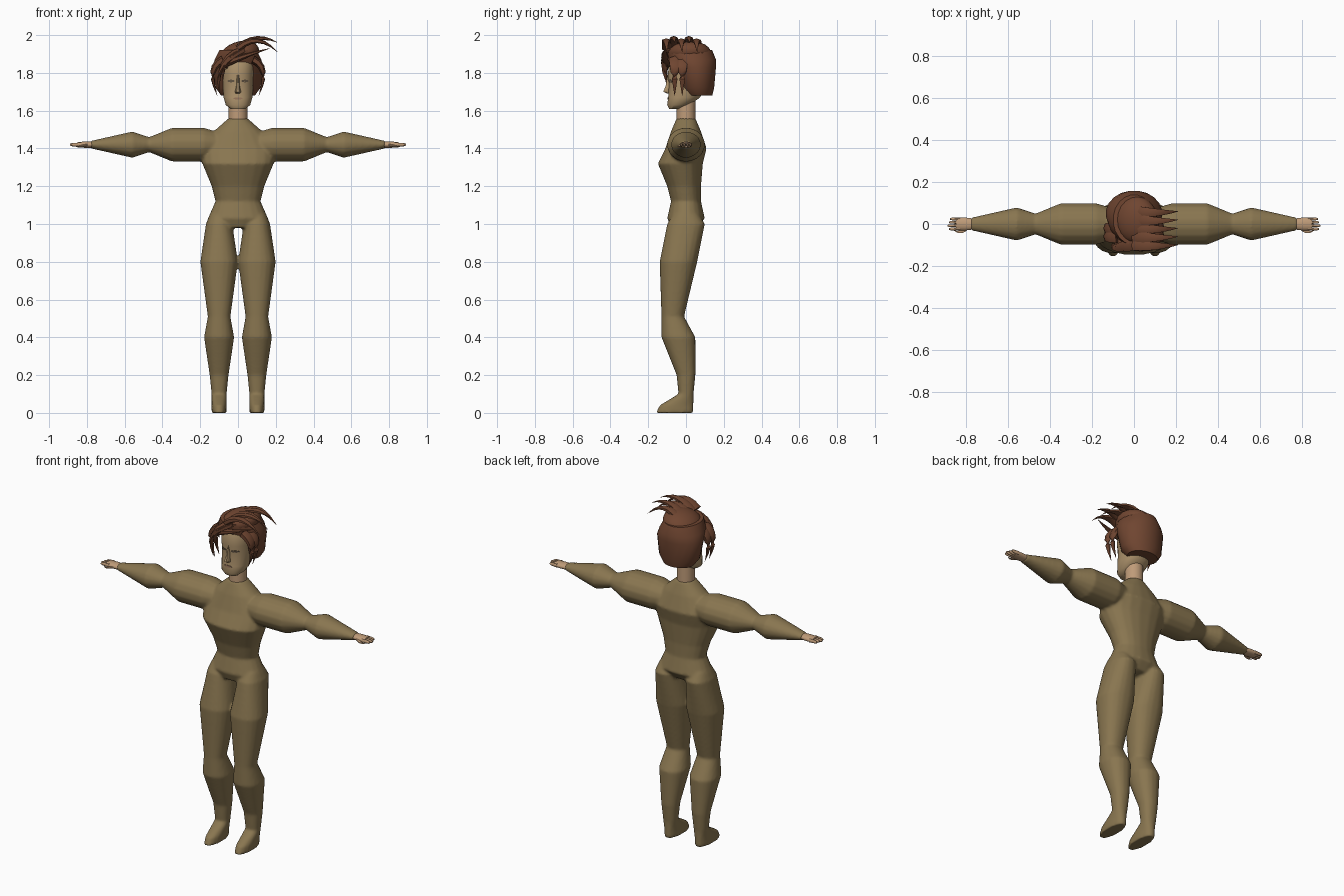
import bpy, bmesh, math
from mathutils import Vector
from mathutils.bvhtree import BVHTree

default = bpy.data.objects.get("Cube")
if default:
    bpy.data.objects.remove(default, do_unlink=True)


def material(name, red, green, blue):
    mat = bpy.data.materials.new(name)
    mat.use_nodes = True
    mat.diffuse_color = (red, green, blue, 1)
    shader = mat.node_tree.nodes["Principled BSDF"]
    shader.inputs["Base Color"].default_value = mat.diffuse_color
    return mat


suit_color = material("olive suit", .25, .18, .08)
skin_color = material("warm skin", .52, .33, .19)
face_color = material("face skin", .42, .29, .15)
hair_color = material("brown hair", .16, .06, .03)
eye_color = material("eye shade", .15, .11, .07)
lip_color = material("lip", .29, .17, .1)


def circle(count):
    """Cosine and sine pairs around a circle."""
    for index in range(count):
        angle = math.tau * (index + .5) / count
        yield math.cos(angle), math.sin(angle)


def bridge(bm, loops):
    """Skin a list of equal vertex rings and cap both ends."""
    count = len(loops[0])
    for lower, upper in zip(loops, loops[1:]):
        for here in range(count):
            after = (here + 1) % count
            bm.faces.new((lower[here], lower[after], upper[after], upper[here]))
    bm.faces.new(loops[0])
    bm.faces.new(loops[-1])


def squared(value, power):
    return math.copysign(abs(value) ** power, value)


def loft_up(bm, rings, center_x=0, sides=20, power=.9):
    """Rings of (height, half width, depth centre, half depth)."""
    bridge(bm, [[bm.verts.new((center_x + width * squared(c, power),
                               middle + depth * squared(s, power), height))
                 for c, s in circle(sides)]
                for height, width, middle, depth in rings])


def loft_out(bm, rings, side, center_y=0, level=1.42, sides=16):
    """Sideways rings of (reach, half depth, half height)."""
    bridge(bm, [[bm.verts.new((side * reach, center_y + depth * c, level + height * s))
                 for c, s in circle(sides)]
                for reach, depth, height in rings])


def lock(bm, root, bend, tip, width, steps=6):
    """A flattened tapering strand along a bent path."""
    root, bend, tip = Vector(root), Vector(bend), Vector(tip)
    loops = []
    for step in range(steps + 1):
        t = step / steps
        start, end = root.lerp(bend, t), bend.lerp(tip, t)
        turn = (end - start).to_track_quat("Z", "Y")
        radius = width * (1 - t ** 1.6) + .001
        loops.append([bm.verts.new(start.lerp(end, t) + turn @ Vector((radius * c, radius * s * .6, 0)))
                      for c, s in circle(steps)])
    bridge(bm, loops)


def finish(name, bm, mat):
    bmesh.ops.recalc_face_normals(bm, faces=bm.faces)
    mesh = bpy.data.meshes.new(name)
    bm.to_mesh(mesh)
    bm.free()
    obj = bpy.data.objects.new(name, mesh)
    bpy.context.collection.objects.link(obj)
    mesh.materials.append(mat)
    bpy.ops.object.select_all(action="DESELECT")
    obj.select_set(True)
    bpy.context.view_layer.objects.active = obj
    bpy.ops.object.shade_smooth_by_angle(angle=math.radians(50))
    return obj


sides_of_body = ((1, "left"), (-1, "right"))

# Bodysuit: torso, arms and legs fused into one skin
torso = [(.98, .12, -.01, .07), (1.03, .16, 0, .1), (1.12, .12, 0, .08),
         (1.2, .14, -.01, .09), (1.32, .19, -.03, .12), (1.4, .2, 0, .11),
         (1.49, .13, 0, .08), (1.56, .05, 0, .05)]
leg = [(1.05, .05, 0, .07), (1, .07, 0, .1), (.8, .1, -.04, .1),
       (.51, .06, -.07, .06), (.4, .08, -.04, .09), (.2, .05, 0, .05),
       (.1, .04, 0, .04), (.04, .04, -.05, .09), (0, .04, -.06, .1)]
arm = [(.08, .06), (.18, .09), (.35, .09), (.47, .04), (.56, .07), (.78, .02)]
bm = bmesh.new()
loft_up(bm, torso)
for side, label in sides_of_body:
    loft_up(bm, leg, center_x=side * .1)
    loft_out(bm, [(reach, radius + .01, radius) for reach, radius in arm], side)
suit = finish("bodysuit", bm, suit_color)
fuse = suit.modifiers.new("fuse", "REMESH")
fuse.mode = "VOXEL"
fuse.voxel_size = .008
fuse.use_smooth_shade = True
relax = suit.modifiers.new("relax", "SMOOTH")
relax.iterations = 5

# Hands with four fingers and a thumb
for side, label in sides_of_body:
    bm = bmesh.new()
    loft_out(bm, [(.77, .027, .017), (.81, .032, .017), (.85, .03, .014)], side)
    for finger in range(4):
        reach = .89 - .006 * abs(finger - 1)
        loft_out(bm, [(.83, .008, .012), (reach - .01, .007, .009), (reach, .004, .005)],
                 side, center_y=.016 * (finger - 1.5), sides=8)
    lock(bm, (side * .8, -.02, 1.42), (side * .83, -.05, 1.41), (side * .86, -.03, 1.41), .01)
    finish(label + "_hand", bm, skin_color)

# Neck
bm = bmesh.new()
loft_up(bm, [(1.54, .05, 0, .05), (1.66, .05, 0, .05)], power=1)
finish("neck", bm, skin_color)

# Head with nose
bm = bmesh.new()
loft_up(bm, [(1.61, .04, -.06, .03), (1.63, .065, -.04, .06), (1.67, .077, -.01, .085),
             (1.75, .082, .01, .1), (1.79, .085, .01, .107), (1.85, .088, .01, .1),
             (1.93, .06, .01, .07)], sides=24)
surface = BVHTree.FromBMesh(bm)
loft_up(bm, [(1.69, .013, -.08, .02), (1.7, .017, -.08, .043), (1.73, .01, -.08, .03),
             (1.79, .008, -.08, .018)], sides=8)
finish("head", bm, face_color)


def face_plate(name, x, z, half_width, half_height, mat):
    """Thin almond plate lying on the face."""
    bm = bmesh.new()
    rings = []
    for lift in (-.004, .003):
        ring = []
        for c, s in circle(12):
            start = Vector((x + half_width * c, -1, z + half_height * s))
            spot = surface.ray_cast(start, Vector((0, 1, 0)))[0]
            ring.append(bm.verts.new((spot.x, spot.y - lift, spot.z)))
        rings.append(ring)
    bridge(bm, rings)
    finish(name, bm, mat)


# Eyes and mouth
for side, label in sides_of_body:
    face_plate(label + "_eye", side * .037, 1.757, .02, .007, eye_color)
face_plate("mouth", 0, 1.665, .025, .006, lip_color)

# Hair mass: the face stays clear below the fringe
bm = bmesh.new()
loft_up(bm, [(1.68, .09, .07, .07), (1.72, .12, .06, .09), (1.83, .135, .05, .11),
             (1.87, .125, .03, .13), (1.92, .1, .02, .12)], power=1)
finish("hair_mass", bm, hair_color)

# Crown, leaning to the left above the hair mass
bm = bmesh.new()
bmesh.ops.create_uvsphere(bm, u_segments=20, v_segments=12, radius=.1)
for vert in bm.verts:
    vert.co.z = vert.co.z * .7 + 1.9
    vert.co.x += (vert.co.z - 1.88) * .4
    vert.co.y = vert.co.y * 1.15 + .02
finish("hair_crown", bm, hair_color)

# Swept strands: crown tufts, side locks and fringe
bm = bmesh.new()
for tuft in range(5):
    y = .04 * (tuft - 2) - .02
    lock(bm, (0, y, 1.93), (.1, y - .01, 2.02), (.21, y, 1.91 + .05 * (tuft % 2)), .03)
for side, label in sides_of_body:
    for y in (-.06, -.02):
        lock(bm, (side * .08, y, 1.87), (side * .17, y, 1.83), (side * .11, y, 1.68), .034)
for drop in range(3):
    lock(bm, (.02, -.08, 1.92), (-.12 + .03 * drop, -.14, 1.88),
         (-.1 + .02 * drop, -.09, 1.7 + .06 * drop), .03)
lock(bm, (-.08, -.07, 1.84), (.02, -.14, 1.89), (.17, -.1, 1.93), .03)
finish("hair_strands", bm, hair_color)
